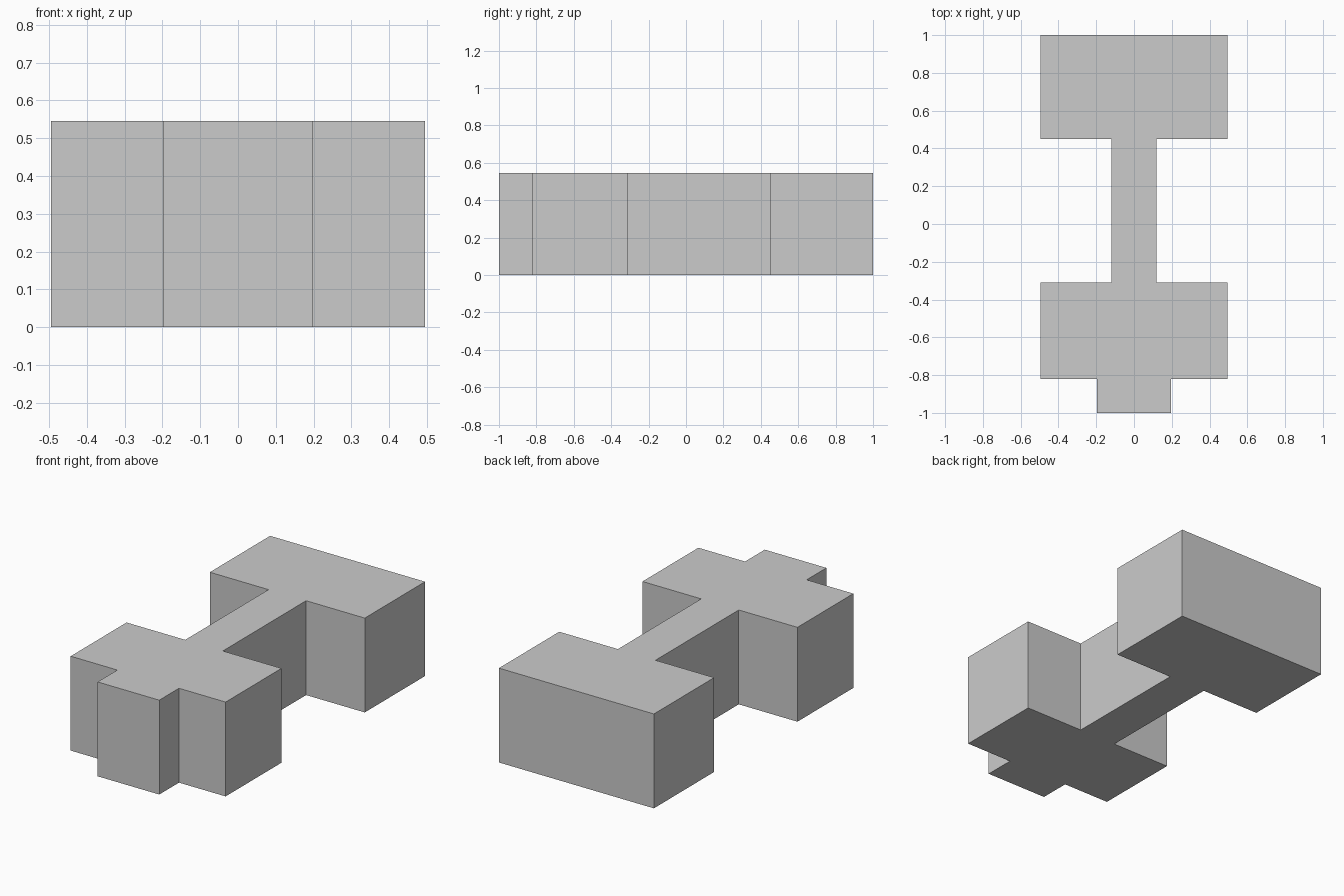
import bpy, bmesh

if "Cube" in bpy.data.objects:
    bpy.data.objects.remove(bpy.data.objects["Cube"])

HEIGHT = 0.545


def extrude_half_profile(name, half):
    """Mirror a right-hand outline across x = 0 and extrude it up from the ground."""
    outline = half + [(-x, y) for x, y in reversed(half)]
    bm = bmesh.new()
    base = bm.faces.new([bm.verts.new((x, y, 0)) for x, y in outline])
    top = bmesh.ops.extrude_face_region(bm, geom=[base], use_keep_orig=True)
    verts = [v for v in top["geom"] if isinstance(v, bmesh.types.BMVert)]
    bmesh.ops.translate(bm, verts=verts, vec=(0, 0, HEIGHT))
    bmesh.ops.recalc_face_normals(bm, faces=bm.faces)
    mesh = bpy.data.meshes.new(name)
    bm.to_mesh(mesh)
    bm.free()
    obj = bpy.data.objects.new(name, mesh)
    bpy.context.collection.objects.link(obj)
    return obj


# Two wide wings joined by a narrow corridor
extrude_half_profile("main_building", [
    (0.495, -0.82), (0.495, -0.31), (0.12, -0.31),
    (0.12, 0.45), (0.495, 0.45), (0.495, 1.0)])

# Entrance block on the front wing
extrude_half_profile("entrance_block", [(0.197, -1.0), (0.197, -0.82)])
